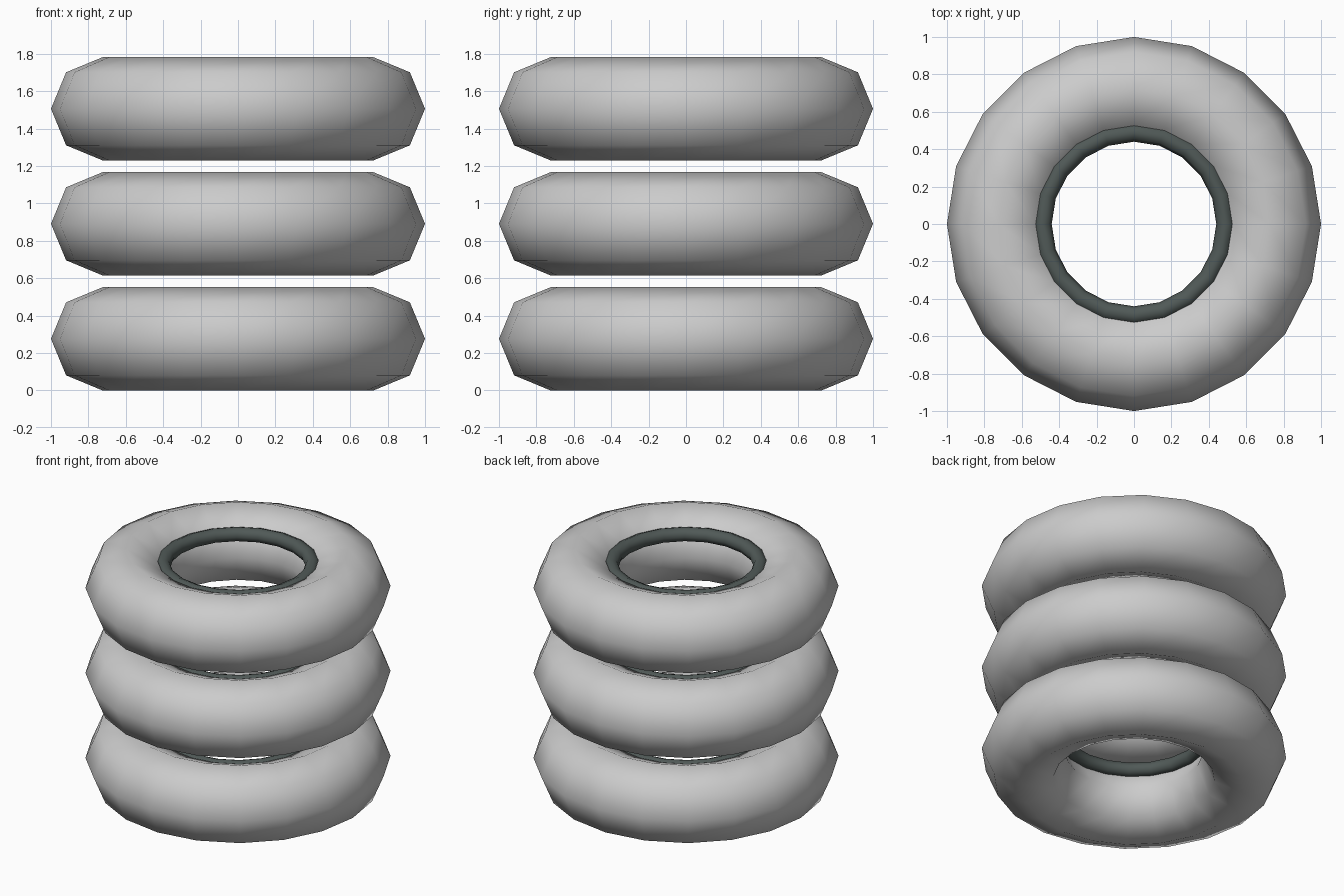
import bpy

if "Cube" in bpy.data.objects:
    bpy.data.objects.remove(bpy.data.objects["Cube"])

SPACING = 0.615   # vertical distance between stacked tyres
SIDES = 20

rim_material = bpy.data.materials.new("dark_rim")
rim_material.diffuse_color = (0.08, 0.10, 0.095, 1)
rim_material.use_nodes = True
rim_material.node_tree.nodes["Principled BSDF"].inputs["Base Color"].default_value = rim_material.diffuse_color


def ring(name, major, minor, z, sections, material=None):
    bpy.ops.mesh.primitive_torus_add(
        major_radius=major, minor_radius=minor, location=(0, 0, z),
        major_segments=SIDES, minor_segments=sections)
    obj = bpy.context.object
    obj.name = name
    bpy.ops.object.shade_smooth()
    if material:
        obj.data.materials.append(material)
    return obj


# Stack of tyres, each with a thin dark rim sunk into its upper inner edge
for i in range(3):
    base = i * SPACING
    ring(f"tyre_{i + 1}", 0.724, 0.276, base + 0.276, 8)
    ring(f"inner_rim_{i + 1}", 0.49, 0.05, base + 0.43, 8, rim_material)
